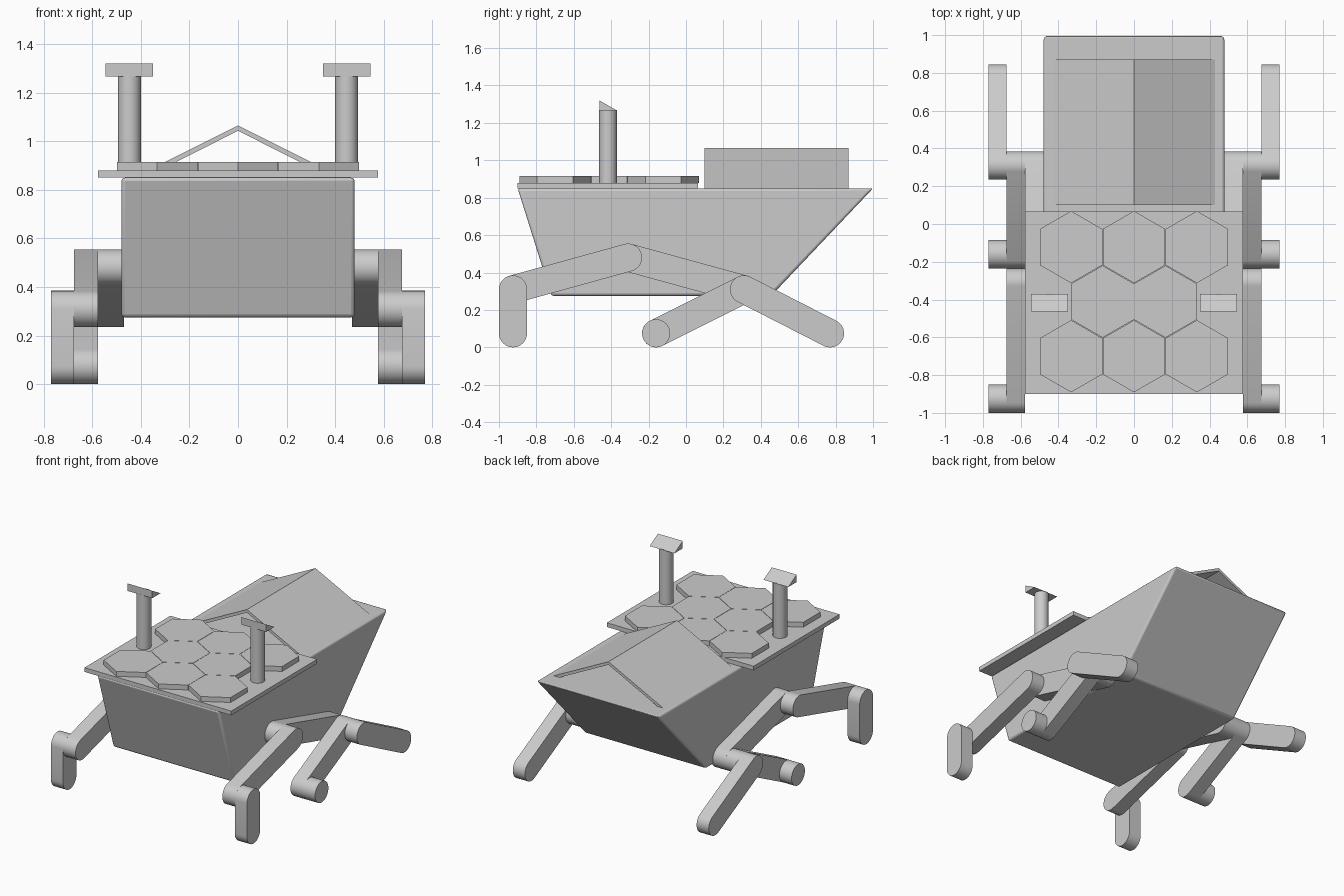
import bpy, bmesh, math
from mathutils import Vector

old = bpy.data.objects.get("Cube")
if old:
    bpy.data.objects.remove(old, do_unlink=True)

grey = bpy.data.materials.new("plain grey")
grey.use_nodes = True
colour = (0.6, 0.6, 0.6, 1)
grey.diffuse_color = colour
grey.node_tree.nodes["Principled BSDF"].inputs["Base Color"].default_value = colour


def prism(name, points, axis, start, end, bevel=0, smooth=False):
    """Extrude a closed 2D outline along an axis: X takes (y, z), Y takes (x, z), Z takes (x, y)."""
    bm = bmesh.new()
    place = {"X": lambda a, b: (start, a, b),
             "Y": lambda a, b: (a, start, b),
             "Z": lambda a, b: (a, b, start)}[axis]
    face = bm.faces.new([bm.verts.new(place(a, b)) for a, b in points])
    result = bmesh.ops.extrude_face_region(bm, geom=[face])
    shift = Vector([end - start if axis == c else 0 for c in "XYZ"])
    bmesh.ops.translate(bm, vec=shift,
                        verts=[v for v in result["geom"] if isinstance(v, bmesh.types.BMVert)])
    bmesh.ops.recalc_face_normals(bm, faces=bm.faces)
    mesh = bpy.data.meshes.new(name)
    bm.to_mesh(mesh)
    bm.free()
    mesh.materials.append(grey)
    obj = bpy.data.objects.new(name, mesh)
    bpy.context.collection.objects.link(obj)
    if bevel:
        mod = obj.modifiers.new("soft edges", "BEVEL")
        mod.width, mod.segments = bevel, 3
    if smooth:
        bpy.ops.object.select_all(action="DESELECT")
        obj.select_set(True)
        bpy.context.view_layer.objects.active = obj
        bpy.ops.object.shade_smooth_by_angle(angle=math.radians(35))
    return obj


def arc(cx, cy, r, begin, sweep, n):
    return [(cx + r * math.cos(begin + sweep * i / n), cy + r * math.sin(begin + sweep * i / n))
            for i in range(n + 1)]


def capsule(a, b, r):
    """Outline of a bar with round ends."""
    t = math.atan2(b[1] - a[1], b[0] - a[0])
    return arc(*b, r, t - math.pi / 2, math.pi, 16) + arc(*a, r, t + math.pi / 2, math.pi, 16)


# Hull
prism("hull", [(-0.9, 0.85), (-0.72, 0.275), (0.455, 0.275), (1.0, 0.85)],
      "X", -0.48, 0.48, bevel=0.015, smooth=True)

# Deck with hexagonal panels
prism("deck", [(-0.577, -0.9), (0.577, -0.9), (0.577, 0.065), (-0.577, 0.065)], "Z", 0.85, 0.88)
HEX, PITCH = 0.191, 0.333
for row, count in enumerate((3, 2, 3)):
    for i in range(count):
        outline = arc((i - (count - 1) / 2) * PITCH, -0.7 + row * 0.289, HEX,
                      math.pi / 6, math.tau, 6)[:-1]
        prism(f"hex_panel_{row}_{i}", outline, "Z", 0.88, 0.915)

# Ridged roof, open at both ends
prism("roof", [(-0.43, 0.85), (0, 1.065), (0.43, 0.85), (0.385, 0.85), (0, 1.043), (-0.385, 0.85)],
      "Y", 0.1, 0.87)

# Legs and masts on each side
HIP, FRONT_KNEE, REAR_KNEE = (-0.31, 0.48), (-0.925, 0.31), (0.31, 0.31)
FRONT_FOOT, MIDDLE_FOOT, REAR_FOOT = (-0.925, 0.075), (-0.16, 0.075), (0.77, 0.075)
LAYERS = (0.47, 0.577, 0.675, 0.77)
PARTS = (("rocker", 0, HIP, REAR_KNEE),
         ("front_arm", 1, HIP, FRONT_KNEE),
         ("middle_arm", 1, REAR_KNEE, MIDDLE_FOOT),
         ("front_leg", 2, FRONT_KNEE, FRONT_FOOT),
         ("rear_leg", 2, REAR_KNEE, REAR_FOOT))
for side, s in (("left", 1), ("right", -1)):
    for name, layer, a, b in PARTS:
        prism(f"{name}_{side}", capsule(a, b, 0.075), "X",
              s * LAYERS[layer], s * LAYERS[layer + 1], smooth=True)
    prism(f"middle_foot_{side}", arc(*MIDDLE_FOOT, 0.075, 0, math.tau, 32)[:-1], "X",
          s * LAYERS[2], s * LAYERS[3], smooth=True)
    prism(f"mast_{side}", arc(s * 0.447, -0.417, 0.047, 0, math.tau, 32)[:-1],
          "Z", 0.87, 1.27, smooth=True)
    prism(f"mast_head_{side}", [(-0.463, 1.32), (-0.463, 1.267), (-0.37, 1.267)],
          "X", s * 0.35, s * 0.545)
